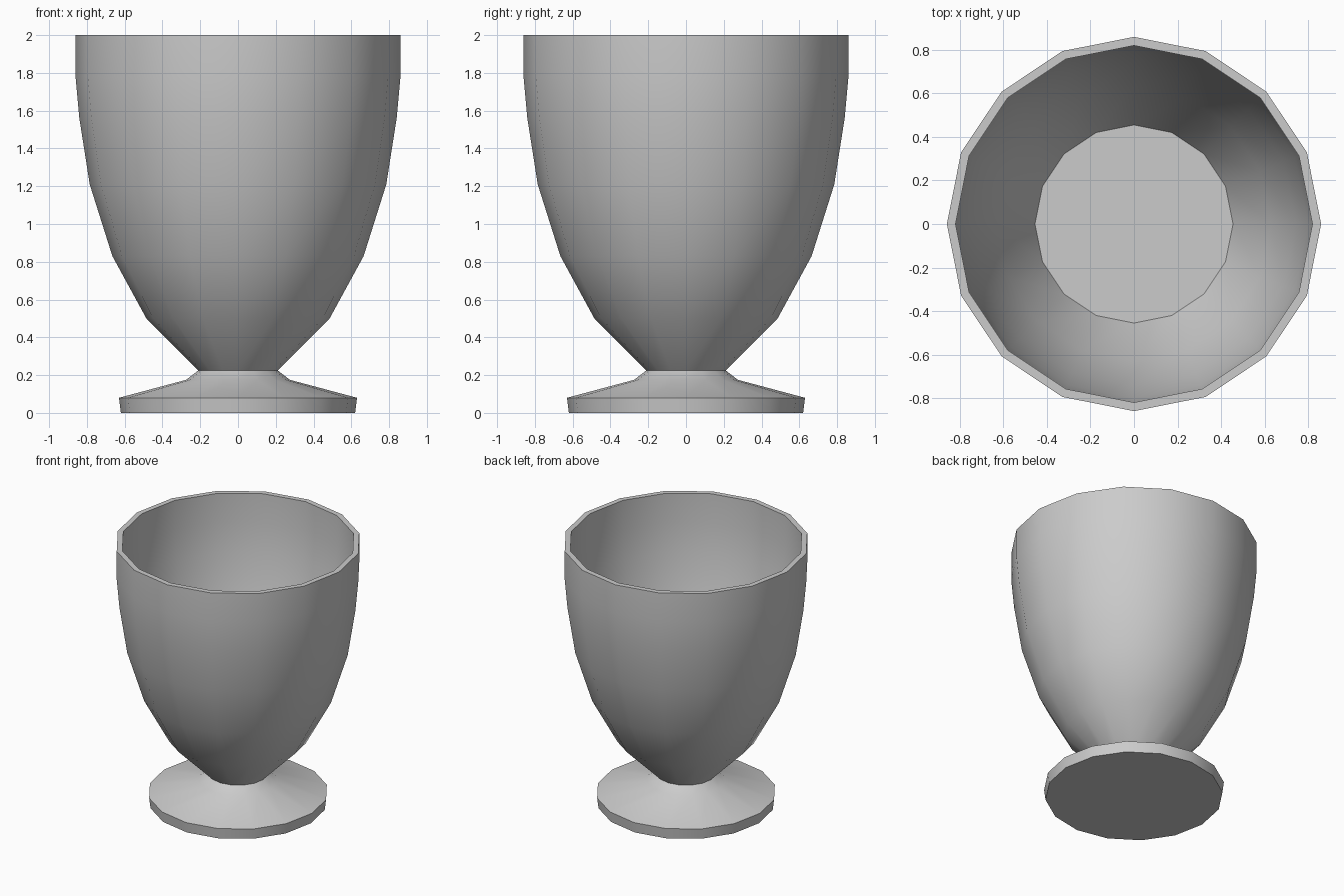
import bpy, bmesh, math

SIDES = 16

cube = bpy.data.objects.get("Cube")
if cube:
    bpy.data.objects.remove(cube, do_unlink=True)

grey = bpy.data.materials.new("plain_grey")
grey.use_nodes = True
colour = (0.6, 0.6, 0.6, 1)
grey.diffuse_color = colour
grey.node_tree.nodes["Principled BSDF"].inputs["Base Color"].default_value = colour


def lathe(name, profile):
    """Turn (radius, height) points into a solid capped at both ends."""
    bm = bmesh.new()
    rings = []
    for r, z in profile:
        angles = [math.tau * i / SIDES for i in range(SIDES)]
        rings.append([bm.verts.new((r * math.cos(a), r * math.sin(a), z)) for a in angles])
    for low, high in zip(rings, rings[1:]):
        for i in range(SIDES):
            j = (i + 1) % SIDES
            bm.faces.new((low[i], low[j], high[j], high[i]))
    bm.faces.new(rings[0][::-1])
    bm.faces.new(rings[-1])
    bmesh.ops.recalc_face_normals(bm, faces=bm.faces)
    mesh = bpy.data.meshes.new(name)
    bm.to_mesh(mesh)
    bm.free()
    mesh.materials.append(grey)
    obj = bpy.data.objects.new(name, mesh)
    bpy.context.collection.objects.link(obj)
    bpy.ops.object.select_all(action="DESELECT")
    obj.select_set(True)
    bpy.context.view_layer.objects.active = obj
    bpy.ops.object.shade_smooth_by_angle(angle=math.radians(30))
    return obj


# Foot: flat disc rising in a shallow cone to the neck
lathe("foot", [(0.62, 0), (0.63, 0.08), (0.275, 0.175), (0.21, 0.225)])

# Bowl: outer wall up to the rim, then inner wall down to a flat floor
outer_wall = [(0.21, 0.225), (0.485, 0.5), (0.665, 0.83), (0.785, 1.21),
              (0.84, 1.56), (0.86, 1.78), (0.86, 2)]
inner_wall = [(0.82, 2), (0.82, 1.78), (0.80, 1.56), (0.745, 1.21),
              (0.63, 0.84), (0.455, 0.5)]
lathe("bowl", outer_wall + inner_wall)
